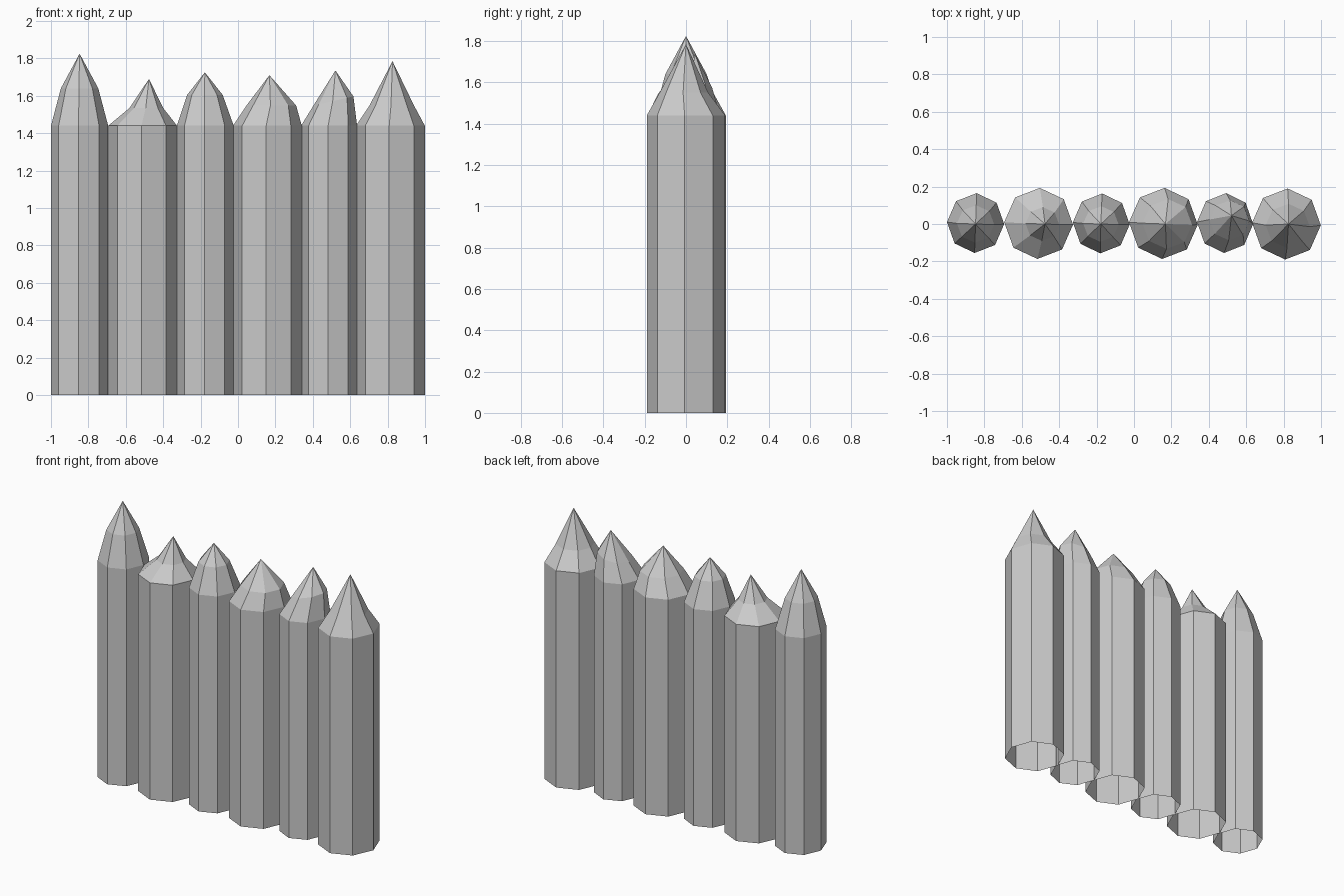
import bpy
import bmesh
from math import sin, cos, radians, tau

cube = bpy.data.objects.get("Cube")
if cube:
    bpy.data.objects.remove(cube, do_unlink=True)

# Single grey for all the logs
grey = bpy.data.materials.new("weathered grey")
grey.use_nodes = True
colour = (0.6, 0.6, 0.6, 1)
grey.diffuse_color = colour
grey.node_tree.nodes["Principled BSDF"].inputs["Base Color"].default_value = colour

SIDES = 8
SHOULDER = 1.44
TURN = radians(-2)


def ring(bm, centre, rx, ry, tilt=0):
    """Octagonal loop of vertices; tilt raises its +x side."""
    x, y, z = centre
    verts = []
    for i in range(SIDES):
        a = tau * i / SIDES + TURN
        verts.append(bm.verts.new((x + rx * cos(a), y + ry * sin(a), z + tilt * cos(a))))
    return verts


def bridge(bm, low, high):
    for i in range(SIDES):
        j = (i + 1) % SIDES
        bm.faces.new((low[i], low[j], high[j], high[i]))


def log(name, x, y, rx, ry, neck, neck_r, tilt, tip):
    """Open-bottomed stake with a roughly hewn two-stage point."""
    bm = bmesh.new()
    foot = ring(bm, (x, y, 0), rx, ry)
    shoulder = ring(bm, (x, y, SHOULDER), rx, ry)
    cut = ring(bm, neck, neck_r, neck_r, tilt)
    bridge(bm, foot, shoulder)
    bridge(bm, shoulder, cut)
    apex = bm.verts.new(tip)
    for i in range(SIDES):
        bm.faces.new((cut[i], cut[(i + 1) % SIDES], apex))
    mesh = bpy.data.meshes.new(name)
    bm.to_mesh(mesh)
    bm.free()
    mesh.materials.append(grey)
    bpy.context.collection.objects.link(bpy.data.objects.new(name, mesh))


# Row of logs: centre, radii, neck ring, neck radius, neck tilt, tip
logs = [
    (-0.847, 0.005, 0.153, 0.16, (-0.847, 0.0, 1.64), 0.1, 0, (-0.847, 0, 1.825)),
    (-0.51, 0.003, 0.184, 0.19, (-0.49, 0, 1.535), 0.09, 0, (-0.476, 0, 1.69)),
    (-0.175, 0.003, 0.152, 0.16, (-0.177, 0, 1.605), 0.095, 0, (-0.177, 0, 1.725)),
    (0.157, 0.003, 0.184, 0.19, (0.178, 0, 1.548), 0.133, 0, (0.168, 0, 1.71)),
    (0.487, 0.005, 0.15, 0.16, (0.51, 0.02, 1.572), 0.107, 0.025, (0.521, 0.045, 1.735)),
    (0.815, 0, 0.184, 0.19, (0.822, -0.01, 1.55), 0.118, 0, (0.826, 0, 1.785)),
]
for number, spec in enumerate(logs, 1):
    log(f"palisade_log_{number}", *spec)
